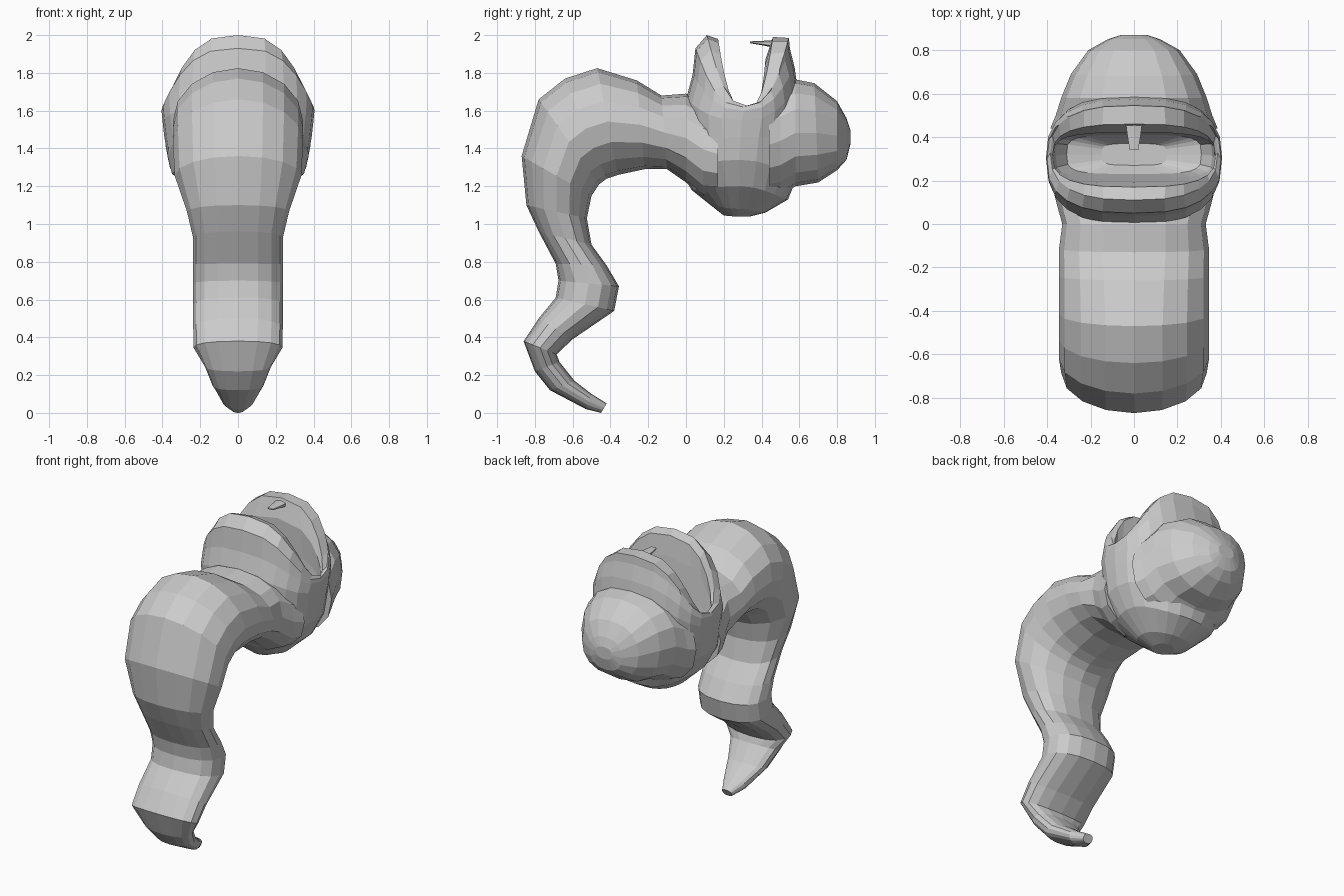
import bpy, bmesh, math

grey = bpy.data.materials.new("plain grey")
grey.diffuse_color = (0.6, 0.6, 0.6, 1)


def power(v, e):
    return math.copysign(abs(v) ** e, v)


def skin(name, rings):
    """Bridge a list of vertex rings; the first and last ring are capped."""
    bm = bmesh.new()
    loops = [[bm.verts.new(p) for p in ring] for ring in rings]
    for a, b in zip(loops, loops[1:]):
        n = len(a)
        for i in range(n):
            j = (i + 1) % n
            bm.faces.new((a[i], a[j], b[j], b[i]))
    bm.faces.new(loops[0])
    bm.faces.new(loops[-1])
    bmesh.ops.recalc_face_normals(bm, faces=bm.faces)
    mesh = bpy.data.meshes.new(name)
    bm.to_mesh(mesh)
    bm.free()
    mesh.materials.append(grey)
    obj = bpy.data.objects.new(name, mesh)
    bpy.context.collection.objects.link(obj)
    return obj


def section(outer, inner, w, e=0.85, n=16):
    """Rounded cross-section between two (y, z) points with half width w."""
    ring = []
    for i in range(n):
        t = 2 * math.pi * i / n
        c, s = power(math.cos(t), e), power(math.sin(t), e)
        ring.append((w * s,
                     (outer[0] + inner[0]) / 2 + c * (outer[0] - inner[0]) / 2,
                     (outer[1] + inner[1]) / 2 + c * (outer[1] - inner[1]) / 2))
    return ring


def lip_ring(yf, yb, w, zs, zf, zb, e=0.75, n=24):
    """Saddle-shaped ring: height zs at the sides, zf in front, zb at the back."""
    ring = []
    for i in range(n):
        t = 2 * math.pi * i / n
        c, s = power(math.cos(t), e), power(math.sin(t), e)
        lift = 1 - abs(s) ** 3
        end = zb if c > 0 else zf
        ring.append((w * s, (yf + yb) / 2 + c * (yb - yf) / 2,
                     zs + (end - zs) * lift))
    return ring


# Curling body, from tail tip to neck: outer point, inner point, half width, roundness
body = [
    ((-.45, .0), (-.42, .05), .035),
    ((-.53, .02), (-.50, .10), .08),
    ((-.72, .12), (-.59, .17), .135),
    ((-.80, .22), (-.67, .27), .175),
    ((-.86, .38), (-.685, .31), .235),
    ((-.78, .50), (-.60, .39), .237),
    ((-.69, .61), (-.38, .54), .237),
    ((-.675, .70), (-.355, .67), .237),
    ((-.69, .79), (-.42, .78), .237),
    ((-.78, .96), (-.50, .89), .237),
    ((-.845, 1.10), (-.525, 1.03), .27, .9),
    ((-.87, 1.36), (-.50, 1.15), .335, 1),
    ((-.78, 1.66), (-.46, 1.21), .345, 1),
    ((-.64, 1.77), (-.42, 1.24), .345, 1),
    ((-.47, 1.825), (-.36, 1.26), .345, 1),
    ((-.26, 1.76), (-.22, 1.29), .345, .95),
    ((-.13, 1.68), (-.10, 1.29), .345, .9),
    ((.0, 1.69), (.0, 1.22), .33),
    ((.09, 1.65), (.09, 1.14), .355),
    ((.17, 1.60), (.17, 1.14), .375),
]
skin("body", [section(*s) for s in body])

# Head bowl with raised lips: outside going up, over the rim, down the cavity
head = [
    (.20, .34, .07, 1.04, 1.045, 1.04, 1),
    (.13, .42, .17, 1.08, 1.10, 1.06, 1),
    (.03, .54, .30, 1.20, 1.18, 1.13, .95),
    (-.03, .59, .37, 1.34, 1.28, 1.25, .9),
    (-.01, .59, .39, 1.46, 1.45, 1.45, .85),
    (.0, .59, .40, 1.55, 1.66, 1.72),
    (.035, .575, .405, 1.60, 1.79, 1.83),
    (.05, .55, .40, 1.62, 1.93, 1.93),
    (.11, .545, .385, 1.625, 2.0, 1.985),
    (.17, .46, .375, 1.61, 1.98, 1.99, .7),
    (.19, .42, .37, 1.58, 1.85, 1.87, .55),
    (.21, .42, .36, 1.52, 1.65, 1.67, .5),
    (.23, .41, .31, 1.44, 1.47, 1.47, .5),
    (.27, .37, .15, 1.41, 1.41, 1.41, .5),
]
skin("head_and_mouth", [lip_ring(*r) for r in head])

# Rounded lump at the back of the head
skull = [
    ((.44, 1.70), (.44, 1.14), .385),
    ((.50, 1.73), (.50, 1.15), .36),
    ((.58, 1.765), (.58, 1.20), .335),
    ((.68, 1.745), (.70, 1.22), .29),
    ((.80, 1.65), (.80, 1.285), .21),
    ((.85, 1.56), (.85, 1.34), .12),
    ((.87, 1.50), (.87, 1.42), .06),
]
skin("skull", [section(*s) for s in skull])

# Single flat tooth pointing in from the back lip
skin("tooth", [section((.48, 1.975), (.48, 1.93), .045, .85, 6),
               section((.41, 1.97), (.41, 1.945), .035, .85, 6),
               section((.34, 1.967), (.34, 1.957), .022, .85, 6)])
